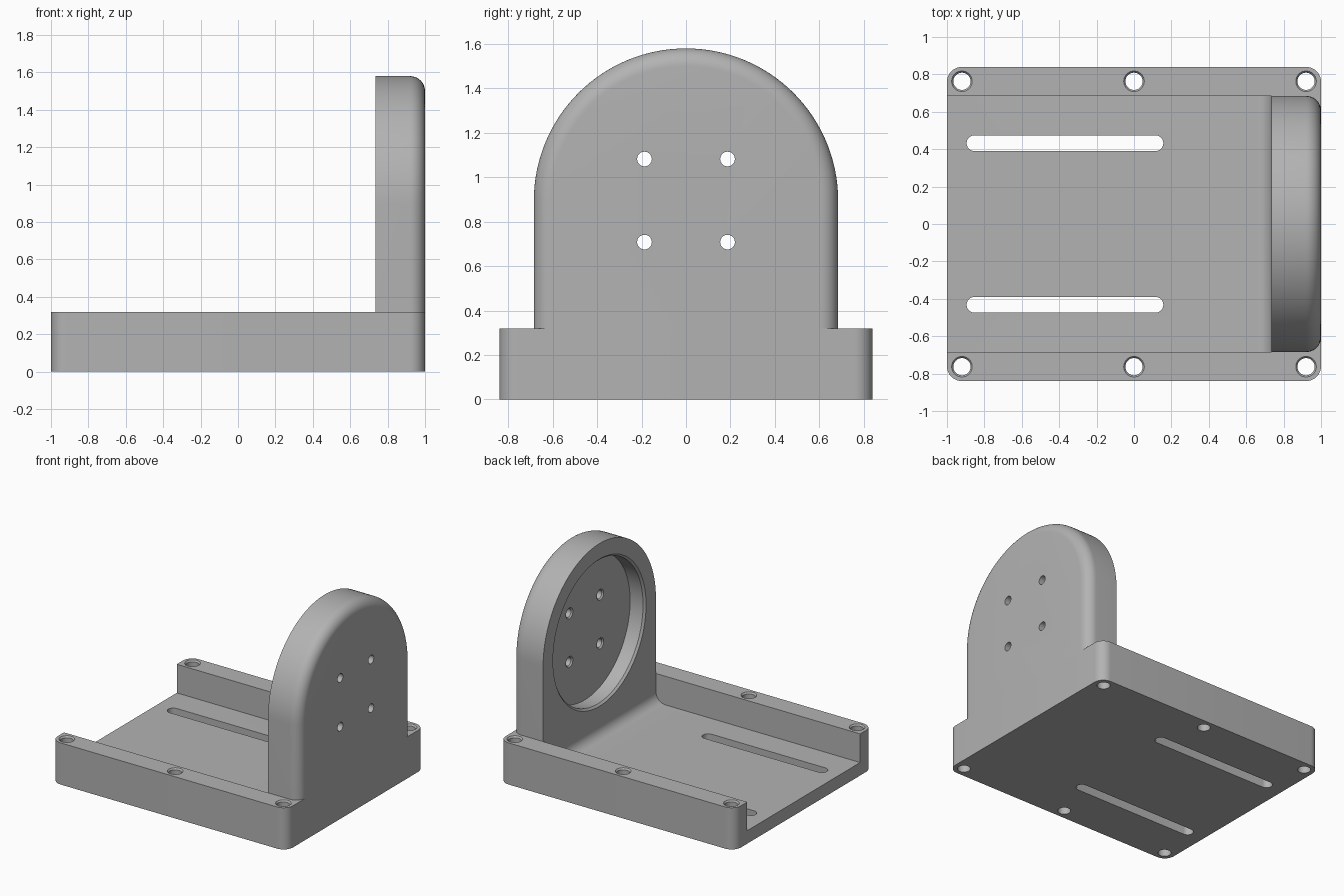
import bpy, bmesh
from math import sin, cos, pi, radians
from mathutils import Matrix, Vector

cube = bpy.data.objects.get("Cube")
if cube:
    bpy.data.objects.remove(cube, do_unlink=True)

grey = bpy.data.materials.new("plain grey")
grey.use_nodes = True
GREY = (0.45, 0.45, 0.45, 1)
grey.diffuse_color = GREY
grey.node_tree.nodes["Principled BSDF"].inputs["Base Color"].default_value = GREY

# Main sizes
HALF_W, RAIL_TOP, FLOOR = 0.84, 0.32, 0.10
INNER_W, PLATE_X = 0.685, 0.735
FILLET, CENTRE_Z = 0.08, 0.895


def arc(cx, cy, r, start, end, steps):
    """Points on a flat arc, angles in degrees."""
    angles = [radians(start + (end - start) * i / steps) for i in range(steps + 1)]
    return [(cx + r * cos(a), cy + r * sin(a)) for a in angles]


def loft(name, loops):
    """Skin a closed solid through loops of equal length."""
    bm = bmesh.new()
    rings = [[bm.verts.new(p) for p in loop] for loop in loops]
    for a, b in zip(rings, rings[1:]):
        for i in range(len(a)):
            j = (i + 1) % len(a)
            bm.faces.new((a[i], a[j], b[j], b[i]))
    bm.faces.new(rings[0])
    bm.faces.new(rings[-1])
    bmesh.ops.recalc_face_normals(bm, faces=bm.faces)
    mesh = bpy.data.meshes.new(name)
    bm.to_mesh(mesh)
    bm.free()
    mesh.materials.append(grey)
    obj = bpy.data.objects.new(name, mesh)
    bpy.context.collection.objects.link(obj)
    return obj


def prism_z(name, outline, low, high):
    return loft(name, [[(x, y, z) for x, y in outline] for z in (low, high)])


def turned(name, sections, origin, axis, steps=48):
    """Round cutter: sections are (distance along axis, radius)."""
    turn = Vector((0, 0, 1)).rotation_difference(Vector(axis)).to_matrix().to_4x4()
    place = Matrix.Translation(origin) @ turn
    return loft(name, [[place @ Vector((x, y, d))
                        for x, y in arc(0, 0, r, 0, 360, steps)[:-1]]
                       for d, r in sections])


def cut(obj, cutters):
    bpy.context.view_layer.objects.active = obj
    for cutter in cutters:
        mod = obj.modifiers.new("cut", "BOOLEAN")
        mod.operation, mod.solver, mod.object = "DIFFERENCE", "EXACT", cutter
        bpy.ops.object.modifier_apply(modifier=mod.name)
        bpy.data.objects.remove(cutter, do_unlink=True)


def smooth(obj):
    bpy.ops.object.select_all(action="DESELECT")
    obj.select_set(True)
    bpy.context.view_layer.objects.active = obj
    bpy.ops.object.shade_smooth_by_angle(angle=radians(25))


# Base block with rounded upright corners
cx, cy = 1 - FILLET, HALF_W - FILLET
outline = (arc(cx, cy, FILLET, 0, 90, 10) + arc(-cx, cy, FILLET, 90, 180, 10)
           + arc(-cx, -cy, FILLET, 180, 270, 10) + arc(cx, -cy, FILLET, 270, 360, 10))
base = prism_z("base_tray", outline, 0, RAIL_TOP)

# Channel between the rails, blended up into the upright
profile = ([(-1.1, RAIL_TOP + 0.1), (-1.1, FLOOR)]
           + arc(PLATE_X - FILLET, FLOOR + FILLET, FILLET, -90, 0, 10)
           + [(PLATE_X, RAIL_TOP + 0.1)])
cutters = [loft("channel_cutter", [[(x, y, z) for x, z in profile]
                                   for y in (-INNER_W, INNER_W)])]

# Long adjustment slots and chamfered rail holes
for side in (-1, 1):
    y = 0.432 * side
    slot = arc(0.115, y, 0.042, -90, 90, 12) + arc(-0.853, y, 0.042, 90, 270, 12)
    cutters.append(prism_z("slot_cutter", slot, -0.1, 0.2))
    for x in (-0.92, 0, 0.92):
        cutters.append(turned("rail_hole_cutter",
                              [(-0.4, 0.046), (-0.012, 0.046), (0, 0.055), (0.05, 0.055)],
                              (x, 0.763 * side, RAIL_TOP), (0, 0, 1)))
cut(base, cutters)
smooth(base)


# Arched upright with a rounded outer rim
def arch(x, r):
    return [(x, y, z) for y, z in
            [(r, RAIL_TOP)] + arc(0, CENTRE_Z, r, 0, 180, 64) + [(-r, RAIL_TOP)]]


rim = arc(1 - FILLET, INNER_W - FILLET, FILLET, 90, 0, 10)
upright = loft("upright_plate", [arch(x, r) for x, r in [(PLATE_X, INNER_W)] + rim])

# Round recess with a chamfered lip, and four mounting holes
cutters = [turned("recess_cutter",
                  [(-0.05, 0.565), (0, 0.565), (0.015, 0.55), (0.125, 0.55)],
                  (PLATE_X, 0, CENTRE_Z), (1, 0, 0), 96)]
for y in (-0.187, 0.187):
    for dz in (-0.187, 0.187):
        cutters.append(turned("mount_hole_cutter",
                              [(-0.05, 0.042), (0, 0.042), (0.01, 0.033), (0.3, 0.033)],
                              (PLATE_X + 0.125, y, CENTRE_Z + dz), (1, 0, 0), 32))
cut(upright, cutters)
smooth(upright)
